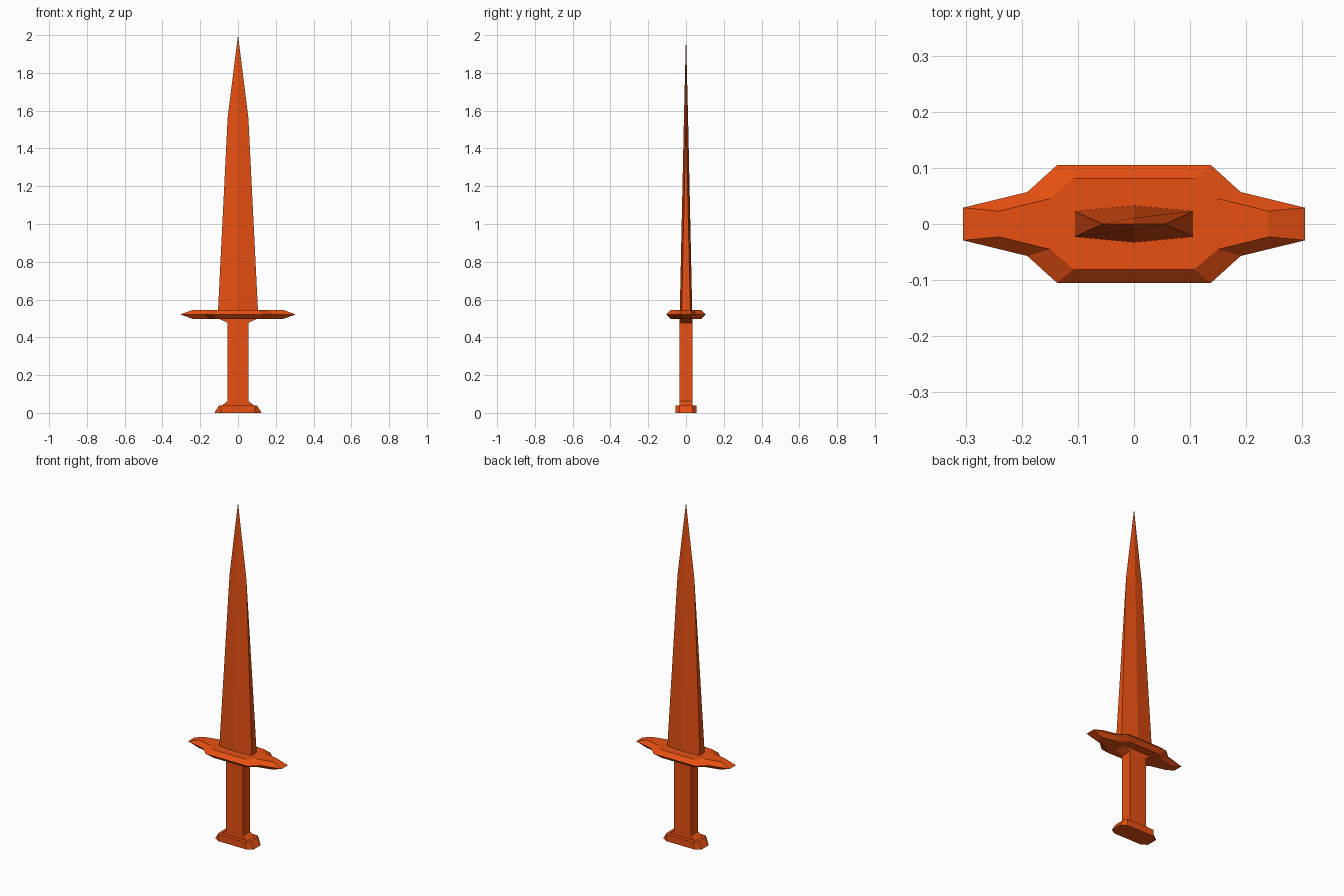
import bpy, bmesh

if "Cube" in bpy.data.objects:
    bpy.data.objects.remove(bpy.data.objects["Cube"])

mat = bpy.data.materials.new("orange")
mat.diffuse_color = (0.8, 0.08, 0.006, 1)
mat.use_nodes = True
mat.node_tree.nodes["Principled BSDF"].inputs["Base Color"].default_value = mat.diffuse_color


def mirrored(quarter):
    """Complete a closed outline from its +x +y quarter (listed from the +x end inward)."""
    half = quarter + [(-x, y) for x, y in reversed(quarter)]
    return half + [(x, -y) for x, y in reversed(half)]


def loft(name, sections):
    """Skin a stack of (z, quarter outline) sections and cap the ends."""
    bm = bmesh.new()
    rings = [[bm.verts.new((x, y, z)) for x, y in mirrored(q)] for z, q in sections]
    n = len(rings[0])
    for a, b in zip(rings, rings[1:]):
        for i in range(n):
            j = (i + 1) % n
            bm.faces.new((a[i], a[j], b[j], b[i]))
    bm.faces.new(rings[0][::-1])
    bm.faces.new(rings[-1])
    # Merge collapsed corners into sharp edges and points
    bmesh.ops.remove_doubles(bm, verts=bm.verts[:], dist=1e-5)
    bmesh.ops.recalc_face_normals(bm, faces=bm.faces[:])
    mesh = bpy.data.meshes.new(name)
    bm.to_mesh(mesh)
    bm.free()
    mesh.materials.append(mat)
    obj = bpy.data.objects.new(name, mesh)
    bpy.context.collection.objects.link(obj)
    return obj


# Blade: blunt sides at the base, narrowing to sharp edges and a point
loft("blade", [
    (0.535, [(0.106, 0.023), (0, 0.033)]),
    (1.56, [(0.055, 0), (0, 0.011)]),
    (2.0, [(0, 0), (0, 0)]),
])

# Guard: bevelled plate with stepped, tapering arms
guard_face = [(0.24, 0.023), (0.15, 0.045), (0.107, 0.081)]
guard_rim = [(0.305, 0.029), (0.19, 0.057), (0.137, 0.105)]
loft("guard", [(0.498, guard_face), (0.521, guard_rim), (0.545, guard_face)])

# Grip: rectangular bar flaring in width at both ends
grip_profile = [(0.035, 0.09), (0.062, 0.056), (0.477, 0.056), (0.502, 0.107)]
loft("grip", [(z, [(w, 0.034)]) for z, w in grip_profile])

# Pommel: flat plate with clipped corners and sloping ends
loft("pommel", [
    (0.0, [(0.125, 0.034), (0.09, 0.055)]),
    (0.04, [(0.10, 0.034), (0.09, 0.055)]),
])
